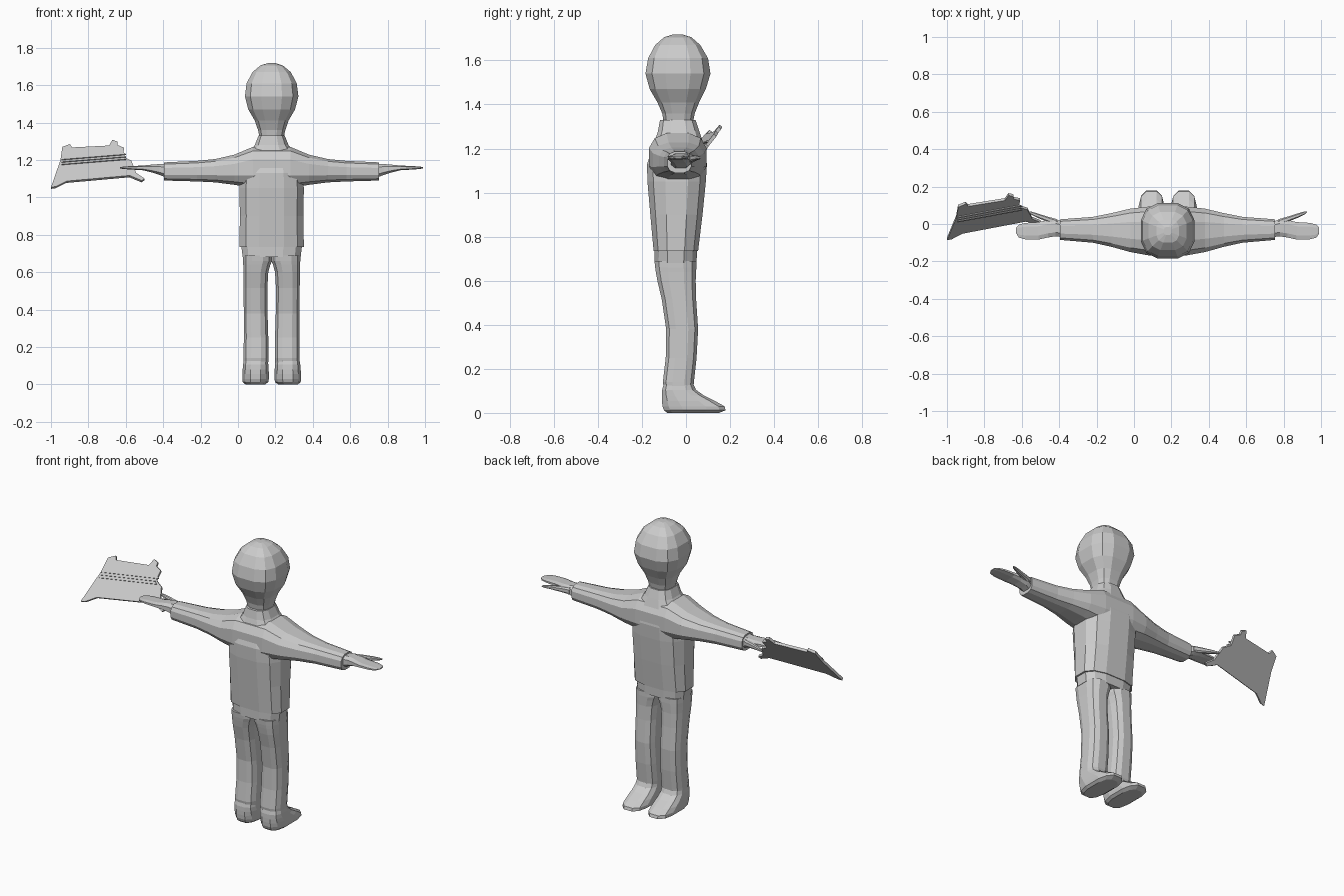
import bpy, bmesh, math
from mathutils import Vector

CX = 0.18  # the figure stands to the right of the held board

grey = bpy.data.materials.new("light grey")
grey.diffuse_color = (0.6, 0.6, 0.6, 1)


def finish(name, bm):
    bmesh.ops.recalc_face_normals(bm, faces=bm.faces)
    me = bpy.data.meshes.new(name)
    bm.to_mesh(me)
    bm.free()
    me.materials.append(grey)
    ob = bpy.data.objects.new(name, me)
    bpy.context.collection.objects.link(ob)
    return ob


def loft(name, rings, axis="z", s=1, n=12, power=0.72):
    """Rounded-square sections (t, a0, a1, b0, b1); x values are offsets from CX, mirrored by s."""
    bm = bmesh.new()
    k = math.cos(math.pi / n) ** power
    loops = []
    for t, a0, a1, b0, b1 in rings:
        loop = []
        for i in range(n):
            ang = math.tau * (i + 0.5) / n
            u, v = (math.copysign(abs(f) ** power, f) / k for f in (math.cos(ang), math.sin(ang)))
            a = (a0 + a1) / 2 + u * (a1 - a0) / 2
            b = (b0 + b1) / 2 + v * (b1 - b0) / 2
            p = (a, b, t) if axis == "z" else (t, a, b)
            loop.append(bm.verts.new((CX + s * p[0], p[1], p[2])))
        loops.append(loop)
    for lo, hi in zip(loops, loops[1:]):
        for i in range(n):
            j = (i + 1) % n
            bm.faces.new((lo[i], lo[j], hi[j], hi[i]))
    bm.faces.new(loops[0])
    bm.faces.new(loops[-1])
    return finish(name, bm)


def plate(name, pts, d0, d1):
    """Flat x-z outline laid on the tilted plane of the held board, from depth d0 to d1."""
    bm = bmesh.new()
    nrm = Vector((0.12, -1, 0.79)).normalized()
    base = [Vector((x, 0.052 + 0.12 * (x + 0.75) + 0.79 * (z - 1.18), z)) for x, z in pts]
    a = [bm.verts.new(p + nrm * d0) for p in base]
    b = [bm.verts.new(p + nrm * d1) for p in base]
    bm.faces.new(a)
    bm.faces.new(b)
    for i in range(len(a)):
        j = (i + 1) % len(a)
        bm.faces.new((a[i], a[j], b[j], b[i]))
    return finish(name, bm)


# Head, narrowing into the neck
loft("head", [(z, -w, w, y0, y1) for z, w, y0, y1 in [
    (1.31, .062, -.10, .03), (1.36, .073, -.108, .04), (1.41, .09, -.13, .06),
    (1.47, .125, -.165, .09), (1.54, .143, -.184, .111), (1.61, .134, -.172, .10),
    (1.67, .102, -.14, .065), (1.705, .06, -.10, .025), (1.718, .02, -.06, -.015)]])

# Shirt: torso joined with a sleeve tube running from wrist to wrist
torso = loft("shirt", [(z, -w, w, y0, y1) for z, w, y0, y1 in [
    (.735, .172, -.147, .055), (.90, .17, -.162, .075), (1.05, .172, -.175, .09),
    (1.13, .165, -.177, .095), (1.22, .135, -.147, .08), (1.28, .09, -.127, .06),
    (1.33, .07, -.118, .043)]])
half = [(.575, -.085, .025, 1.09, 1.187), (.4, -.10, .038, 1.085, 1.195),
        (.3, -.122, .058, 1.08, 1.205), (.2, -.15, .082, 1.067, 1.228),
        (.1, -.168, .093, 1.05, 1.27)]
sleeves = loft("sleeve_helper", [(-r[0], *r[1:]) for r in half] + half[::-1], axis="x")
sleeves.hide_render = True
sleeves.hide_set(True)
union = torso.modifiers.new("join sleeves", "BOOLEAN")
union.operation = "UNION"
union.solver = "EXACT"
union.object = sleeves

# Hem band below the shirt
loft("hem", [(.68, -.155, .155, -.143, .048), (.74, -.162, .162, -.143, .05)])

for s, side in ((1, "right"), (-1, "left")):
    # Trouser leg with a slight knee bend
    loft(side + "_leg", [
        (.11, .019, .15, -.10, .033), (.14, .017, .15, -.105, .036), (.25, .018, .149, -.092, .048),
        (.38, .022, .149, -.09, .055), (.515, .023, .15, -.11, .046), (.60, .018, .151, -.13, .044),
        (.64, .007, .152, -.137, .046), (.66, -.002, .153, -.14, .047),
        (.69, -.002, .153, -.143, .047)], s=s)
    # Foot pointing backwards, with a long flat toe
    loft(side + "_foot", [
        (0, .035, .14, -.085, .15), (.012, .018, .155, -.10, .18), (.03, .015, .157, -.107, .175),
        (.055, .015, .157, -.109, .13), (.08, .016, .155, -.109, .08), (.105, .018, .153, -.108, .045),
        (.135, .021, .148, -.10, .032)], s=s)
    # Flat mitten hand
    loft(side + "_hand", [
        (.56, -.07, .012, 1.105, 1.178), (.60, -.066, .025, 1.12, 1.178), (.64, -.072, .022, 1.133, 1.175),
        (.69, -.083, .01, 1.145, 1.17), (.76, -.082, .006, 1.149, 1.167), (.795, -.073, -.003, 1.152, 1.164),
        (.81, -.05, -.018, 1.155, 1.162)], axis="x", s=s, n=8)
    # Thumb
    loft(side + "_thumb", [
        (.59, -.01, .025, 1.13, 1.17), (.65, .015, .042, 1.14, 1.17), (.70, .035, .058, 1.148, 1.168),
        (.735, .053, .068, 1.152, 1.164), (.745, .062, .068, 1.155, 1.162)], axis="x", s=s, n=8)

# Tilted board held in the left hand, with horned corners
plate("held_board", [
    (-1, 1.05), (-.95, 1.195), (-.94, 1.265), (-.90, 1.28), (-.888, 1.262), (-.69, 1.272),
    (-.672, 1.303), (-.645, 1.293), (-.645, 1.275), (-.61, 1.26), (-.615, 1.215), (-.57, 1.19),
    (-.545, 1.125), (-.5, 1.095), (-.515, 1.085), (-.58, 1.112), (-.917, 1.082), (-.975, 1.053)],
    -.008, .008)
# Raised ribs across the board
for k in (-1, 0, 1):
    l, r = 1.185 + k * .013, 1.213 + k * .013
    plate("board_rib", [(-.945, l - .004), (-.60, r - .004), (-.61, r + .004), (-.945, l + .004)], .007, .014)
